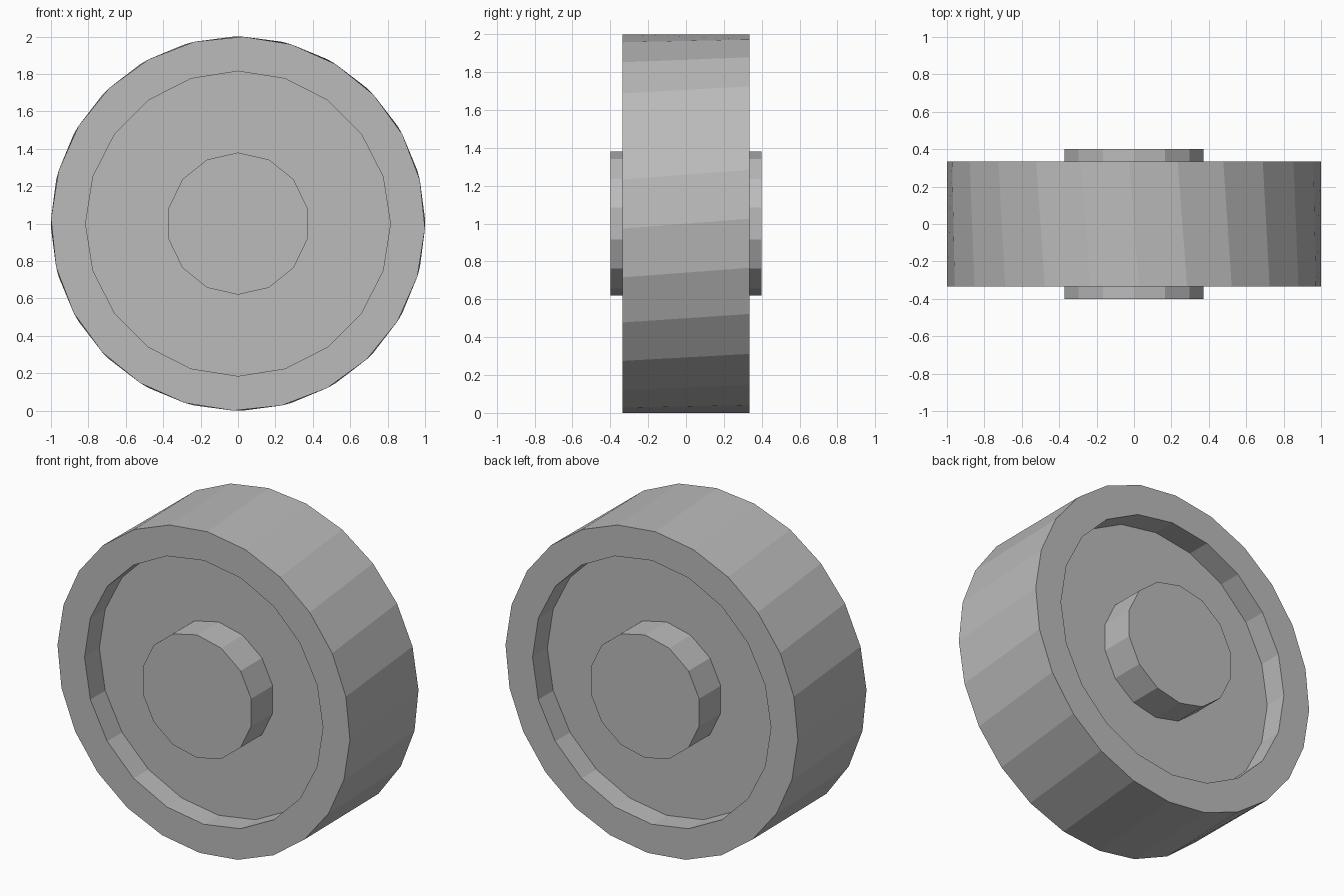
import bpy, bmesh
from math import sin, cos, pi, radians

if "Cube" in bpy.data.objects:
    bpy.data.objects.remove(bpy.data.objects["Cube"], do_unlink=True)

grey = bpy.data.materials.new("plain grey")
grey.use_nodes = True
colour = (0.5, 0.5, 0.5, 1)
grey.diffuse_color = colour
grey.node_tree.nodes["Principled BSDF"].inputs["Base Color"].default_value = colour

RIM_Y, DISC_Y, HUB_Y = 0.335, 0.19, 0.4
RIM_R, RECESS_R, HUB_R = 1.0, 0.815, 0.38


def ring(bm, radius, y, sides, turn=0):
    """Closed loop of edges around the axle."""
    verts = []
    for i in range(sides):
        a = 2 * pi * i / sides + turn
        verts.append(bm.verts.new((radius * cos(a), y, 1 + radius * sin(a))))
    return [bm.edges.new((verts[i - 1], verts[i])) for i in range(sides)]


def wall(bm, a, b):
    bmesh.ops.bridge_loops(bm, edges=a + b)


def fill(bm, edges):
    bmesh.ops.triangle_fill(bm, edges=edges, use_beauty=True, use_dissolve=False)


def finish(name, bm):
    bmesh.ops.recalc_face_normals(bm, faces=bm.faces[:])
    mesh = bpy.data.meshes.new(name)
    bm.to_mesh(mesh)
    bm.free()
    mesh.materials.append(grey)
    bpy.context.collection.objects.link(bpy.data.objects.new(name, mesh))


# Wheel body: slightly twisted tread, flat rims and a recessed disc on each side
bm = bmesh.new()
treads = []
for side in (-1, 1):
    tread = ring(bm, RIM_R, side * RIM_Y, 24, side * radians(1.5))
    lip = ring(bm, RECESS_R, side * RIM_Y, 20)
    floor = ring(bm, RECESS_R, side * DISC_Y, 20)
    fill(bm, tread + lip)
    wall(bm, lip, floor)
    fill(bm, floor)
    treads.append(tread)
wall(bm, *treads)
finish("wheel_body", bm)

# Hub caps standing out on both sides
for name, side in (("front_hub", -1), ("back_hub", 1)):
    bm = bmesh.new()
    base = ring(bm, HUB_R, side * (DISC_Y - 0.02), 14, pi / 2)
    cap = ring(bm, HUB_R, side * HUB_Y, 14, pi / 2)
    wall(bm, base, cap)
    fill(bm, base)
    fill(bm, cap)
    finish(name, bm)
